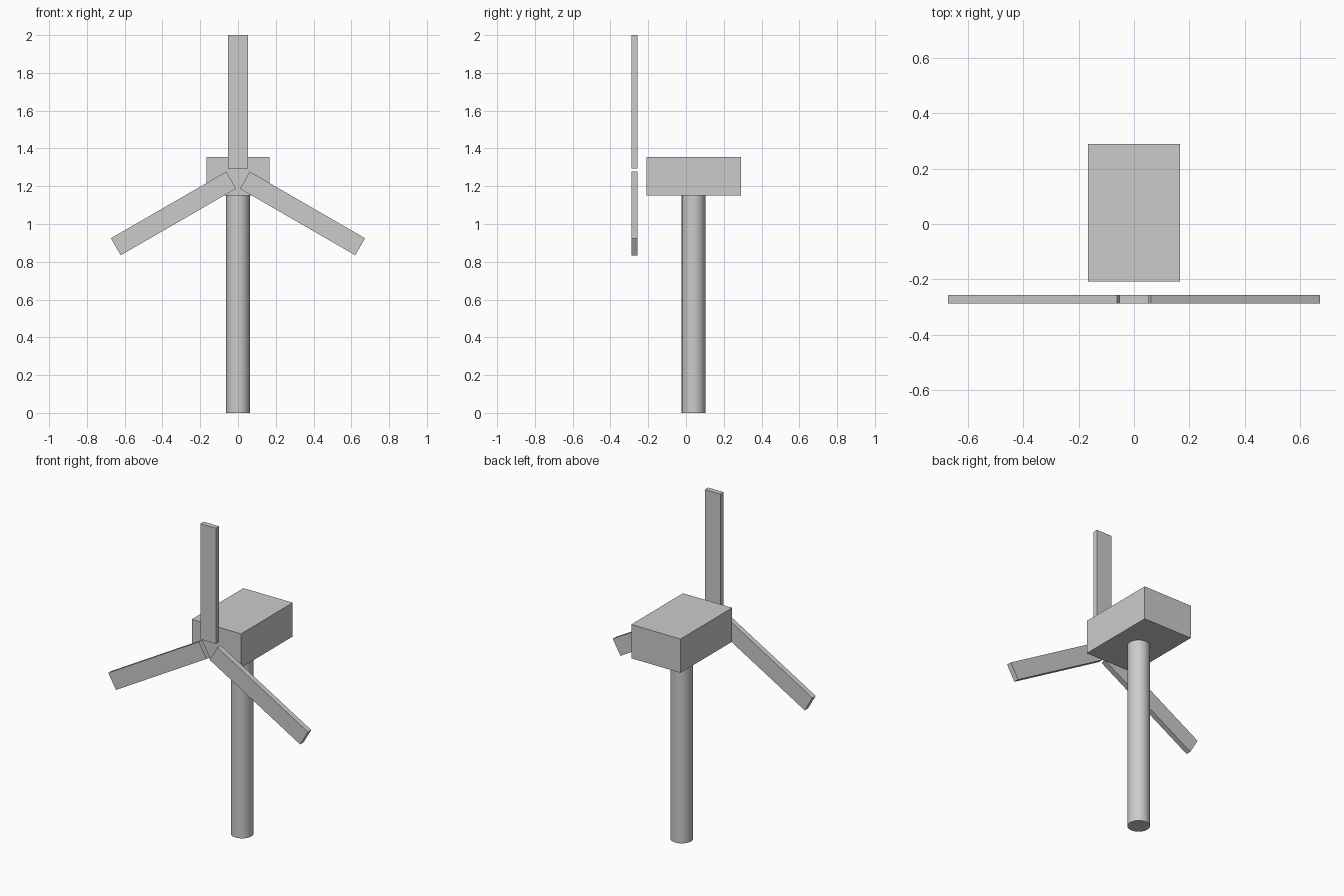
import bpy
import math
from mathutils import Matrix, Vector

cube = bpy.data.objects.get("Cube")
if cube:
    bpy.data.objects.remove(cube, do_unlink=True)

grey = bpy.data.materials.new("light_grey")
grey.use_nodes = True
colour = (0.6, 0.6, 0.6, 1)
grey.diffuse_color = colour
grey.node_tree.nodes["Principled BSDF"].inputs["Base Color"].default_value = colour

HUB = Vector((0, -0.272, 1.253))  # centre of blade rotation


def finish(name):
    obj = bpy.context.object
    obj.name = name
    obj.data.materials.append(grey)
    return obj


def box(name, size, centre):
    bpy.ops.mesh.primitive_cube_add(size=1)
    obj = finish(name)
    obj.data.transform(Matrix.Translation(centre) @ Matrix.Diagonal((*size, 1)))
    return obj


# Tower
bpy.ops.mesh.primitive_cylinder_add(vertices=32, radius=0.0625, depth=1.15,
                                    location=(0, 0.04, 0.575))
finish("tower")
bpy.ops.object.shade_smooth_by_angle(angle=math.radians(30))

# Nacelle on top of the tower
box("nacelle", (0.332, 0.498, 0.206), (0, 0.041, 1.253))

# Three blades spaced evenly about the hub, each starting just off its centre
for i, name in enumerate(("top_blade", "left_blade", "right_blade")):
    blade = box(name, (0.104, 0.032, 0.705), (0, 0, 0.3945))
    blade.location = HUB
    blade.rotation_euler.y = i * math.tau / 3
